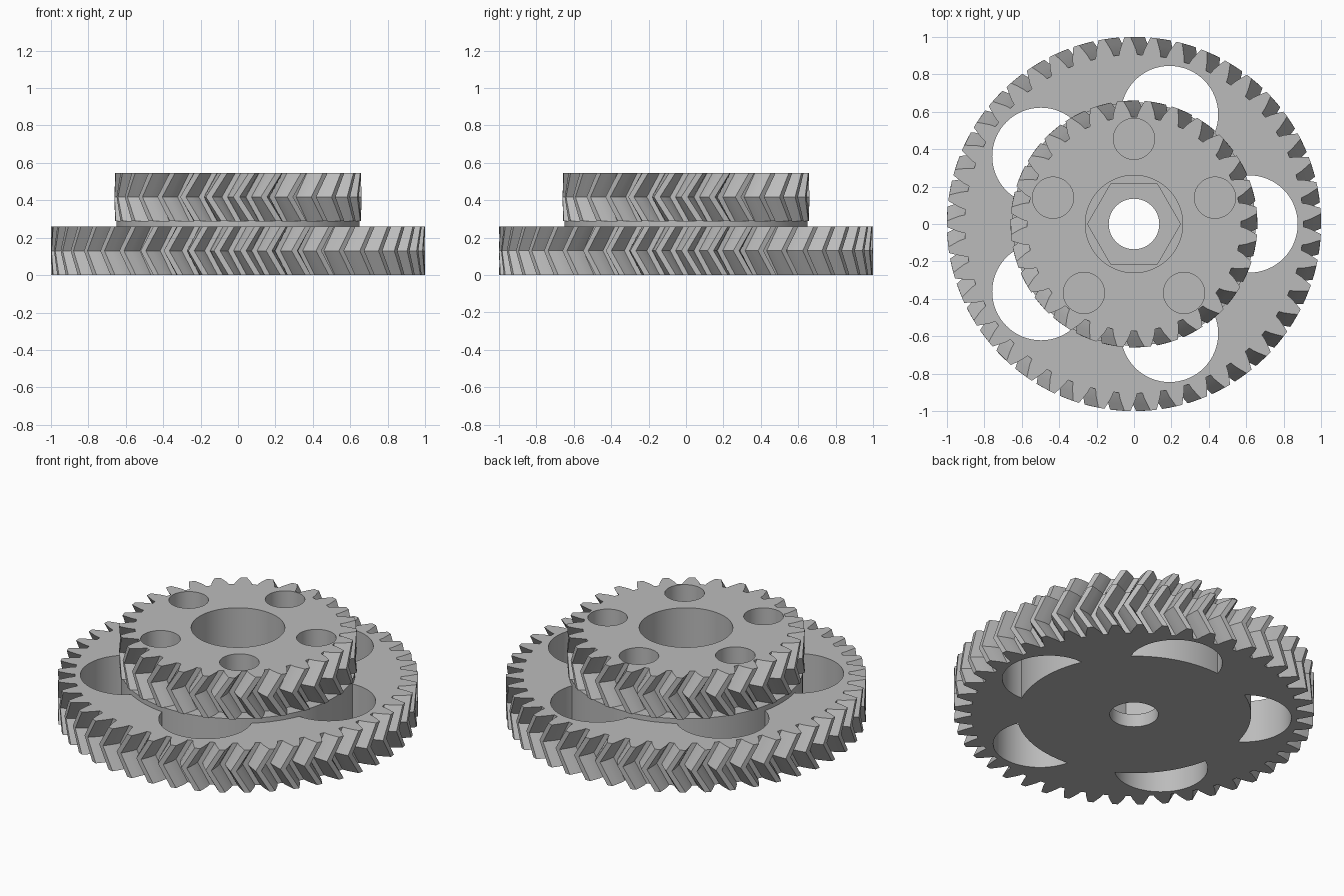
import bpy
import bmesh
from math import sin, cos, pi, radians

cube = bpy.data.objects.get("Cube")
if cube:
    bpy.data.objects.remove(cube, do_unlink=True)

# One plain grey for the whole piece
GREY = (0.5, 0.5, 0.5, 1)
grey = bpy.data.materials.new("plain grey")
grey.use_nodes = True
grey.diffuse_color = GREY
grey.node_tree.nodes["Principled BSDF"].inputs["Base Color"].default_value = GREY


def loft(name, profile, layers, center=(0, 0)):
    """Stack a polar profile at each (height, twist) layer and skin it."""
    bm = bmesh.new()
    rings = [[bm.verts.new((center[0] + r * cos(a + twist),
                            center[1] + r * sin(a + twist), z))
              for r, a in profile] for z, twist in layers]
    n = len(profile)
    for low, high in zip(rings, rings[1:]):
        for i in range(n):
            j = (i + 1) % n
            bm.faces.new((low[i], low[j], high[j], high[i]))
    bm.faces.new(rings[0][::-1])
    bm.faces.new(rings[-1])
    bmesh.ops.recalc_face_normals(bm, faces=bm.faces)
    mesh = bpy.data.meshes.new(name)
    bm.to_mesh(mesh)
    bm.free()
    mesh.materials.append(grey)
    obj = bpy.data.objects.new(name, mesh)
    bpy.context.collection.objects.link(obj)
    return obj


def prism(name, radius, z0, z1, sides=64, center=(0, 0)):
    profile = [(radius, 2 * pi * i / sides) for i in range(sides)]
    return loft(name, profile, [(z0, 0), (z1, 0)], center)


def herringbone(name, teeth, root, tip, z0, z1):
    """Gear whose teeth lean one way to mid height, then back again."""
    pitch = 2 * pi / teeth
    # (share of tooth depth, half width as a share of the pitch)
    flank = [(0, 0.385), (0.3, 0.325), (0.6, 0.235), (1, 0.115)]
    outline = [(d, -w) for d, w in flank] + [(d, w) for d, w in reversed(flank)]
    profile = [(root + d * (tip - root), (k + 0.5 + w) * pitch)
               for k in range(teeth) for d, w in outline]
    twist = radians(200 / teeth)
    return loft(name, profile, [(z0, 0), ((z0 + z1) / 2, -twist), (z1, 0)])


def cut(obj, cutter):
    """Subtract the cutter, then discard it."""
    cutter.hide_render = True
    mod = obj.modifiers.new("cut", 'BOOLEAN')
    mod.operation = 'DIFFERENCE'
    mod.solver = 'EXACT'
    mod.object = cutter
    bpy.context.view_layer.objects.active = obj
    bpy.ops.object.modifier_apply(modifier=mod.name)
    bpy.data.objects.remove(cutter, do_unlink=True)


def cut_ring(obj, radius, distance, start, z0, z1):
    """Five round holes spaced evenly about the axis."""
    for k in range(5):
        a = start + k * 2 * pi / 5
        cut(obj, prism("hole_cutter", radius, z0, z1,
                       center=(distance * cos(a), distance * sin(a))))


BASE_TOP, HUB_TOP, TOP = 0.26, 0.29, 0.545
HUB_RADIUS = 0.65

# Large gear, with lightening holes that the hub partly fills
large_gear = herringbone("large_gear", 45, 0.905, 1.0, 0, BASE_TOP)
cut_ring(large_gear, 0.26, 0.615, 0, -0.1, BASE_TOP + 0.1)
cut(large_gear, prism("hub_cutter", HUB_RADIUS - 0.002, -0.1, BASE_TOP + 0.1, 128))

# Solid hub, with a shaft bore and a hexagonal pocket
hub = prism("hub", HUB_RADIUS, 0, HUB_TOP, 128)
cut(hub, prism("bore_cutter", 0.135, -0.1, HUB_TOP + 0.1))
cut(hub, prism("hex_cutter", 0.248, 0.08, HUB_TOP + 0.1, 6))

# Small gear, with a wide bore and five round holes
small_gear = herringbone("small_gear", 28, 0.572, 0.66, HUB_TOP, TOP)
cut(small_gear, prism("wide_bore_cutter", 0.26, HUB_TOP - 0.1, TOP + 0.1))
cut_ring(small_gear, 0.11, 0.455, pi / 2, HUB_TOP - 0.1, TOP + 0.1)

# Smooth round walls, crisp tooth edges
bpy.ops.object.select_all(action='DESELECT')
for part in (large_gear, hub, small_gear):
    part.select_set(True)
bpy.context.view_layer.objects.active = large_gear
bpy.ops.object.shade_smooth_by_angle(angle=radians(20))
